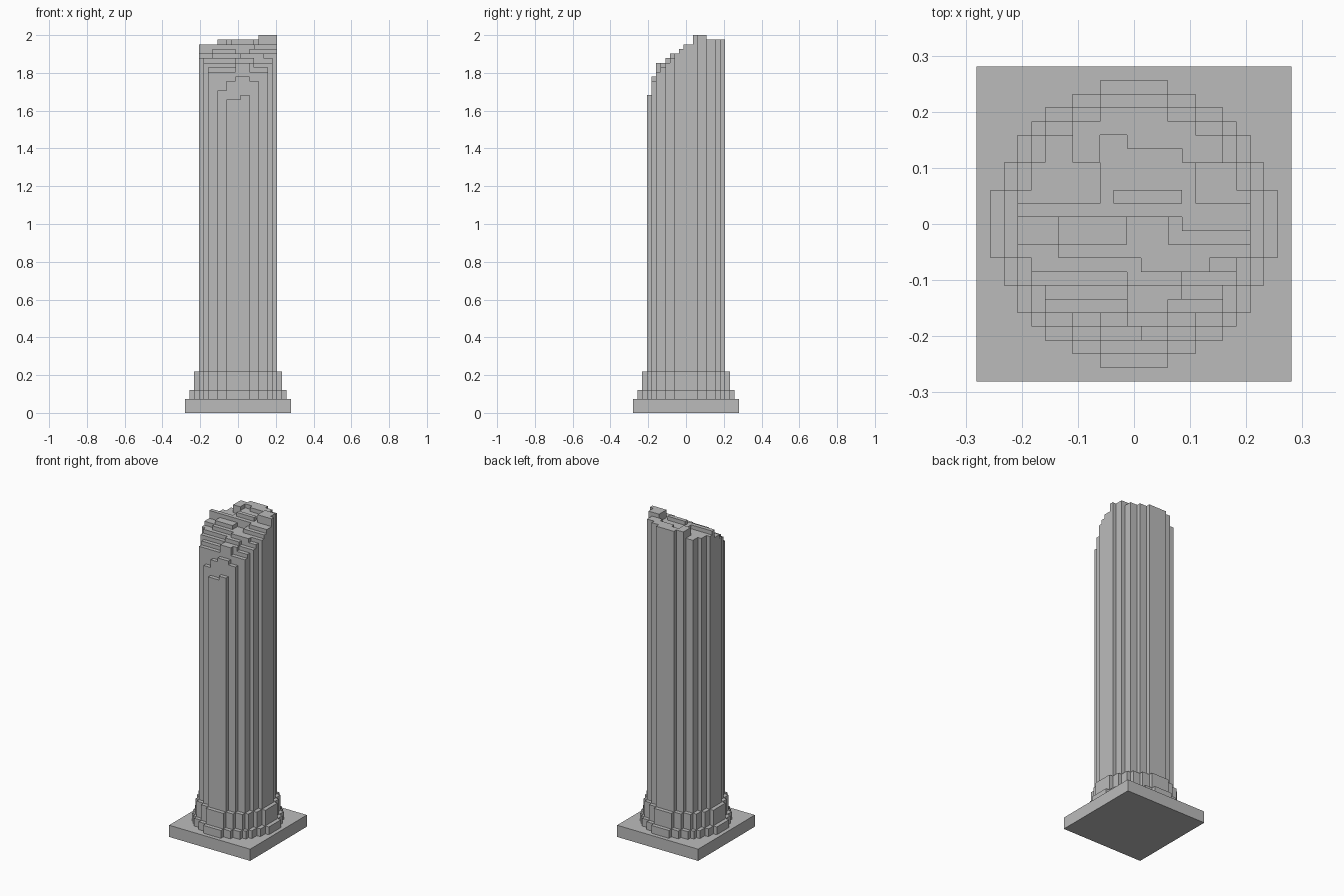
import bpy
import bmesh

cube = bpy.data.objects.get("Cube")
if cube:
    bpy.data.objects.remove(cube, do_unlink=True)

V = 2 / 82  # edge length of one block

stone = bpy.data.materials.new("grey stone")
stone.use_nodes = True
colour = (0.5, 0.5, 0.5, 1)
stone.diffuse_color = colour
stone.node_tree.nodes["Principled BSDF"].inputs["Base Color"].default_value = colour


def block_part(name, cells, z0, bottom=False):
    """Build a stepped solid from {(column, row): top level}, starting at level z0."""
    bm = bmesh.new()

    def quad(*points):
        bm.faces.new([bm.verts.new([c * V for c in p]) for p in points])

    for (i, j), top in cells.items():
        a, b, c, d = i - .5, i + .5, j - .5, j + .5
        quad((a, c, top), (b, c, top), (b, d, top), (a, d, top))
        if bottom:
            quad((a, c, z0), (a, d, z0), (b, d, z0), (b, c, z0))
        sides = {(0, -1): ((a, c), (b, c)), (1, 0): ((b, c), (b, d)),
                 (0, 1): ((b, d), (a, d)), (-1, 0): ((a, d), (a, c))}
        # Walls only where the neighbouring column is lower
        for (di, dj), (p, q) in sides.items():
            for z in range(cells.get((i + di, j + dj), z0), top):
                quad((*p, z), (*q, z), (*q, z + 1), (*p, z + 1))
    bmesh.ops.remove_doubles(bm, verts=bm.verts[:], dist=V / 100)
    # Merge the block faces into large flat faces
    bmesh.ops.dissolve_limit(bm, angle_limit=0.01, verts=bm.verts[:], edges=bm.edges[:])
    mesh = bpy.data.meshes.new(name)
    bm.to_mesh(mesh)
    bm.free()
    mesh.materials.append(stone)
    obj = bpy.data.objects.new(name, mesh)
    bpy.context.collection.objects.link(obj)


def disc(radius):
    """Grid cells inside a circle."""
    n = range(-11, 12)
    return [(i, j) for i in n for j in n if i * i + j * j <= radius * radius]


# Square plinth and the two round mouldings
block_part("plinth", {(i, j): 3 for i in range(-11, 12) for j in range(-11, 12)}, 0, True)
block_part("lower_moulding", {c: 5 for c in disc(10.25)}, 3)
block_part("upper_moulding", {c: 9 for c in disc(9.25)}, 5)


def slope(j):
    """Level of the broken top in row j: flat at the back, steeper to the front."""
    if j > 0:
        return 81 if j > 4 else 80
    drop = max(1, -j)
    return 80 - drop - max(0, drop - 6) ** 2


shaft = {(i, j): slope(j) for i, j in disc(8.5)}

# Chipped ledges: first and last column, first and last row, level change
ledges = [
    (-8, -5, 2, 6, -1),   # low back left
    (-8, -5, 5, 6, -1),
    (-4, -3, 2, 4, -1),
    (-2, -1, 5, 6, -1),   # pit in the back
    (0, 3, 5, 5, -1),
    (-1, 3, 2, 2, 1),     # rim before the pit
    (5, 8, 2, 4, 2),      # peak on the left side
    (-8, -6, -2, 0, -1),  # middle steps
    (0, 2, -1, 0, -1),
    (4, 8, 0, 0, 1),
    (1, 5, -3, -3, 1),
    (0, 3, -5, -4, 1),    # front steps
    (0, 2, -6, -6, 2),
    (-4, -3, -7, -7, -2),
    (0, 2, -7, -7, 1),
    (1, 2, -8, -8, 1),
]
for i0, i1, j0, j1, change in ledges:
    for i, j in shaft:
        if i0 <= i <= i1 and j0 <= j <= j1:
            shaft[i, j] += change
block_part("broken_shaft", shaft, 9)
